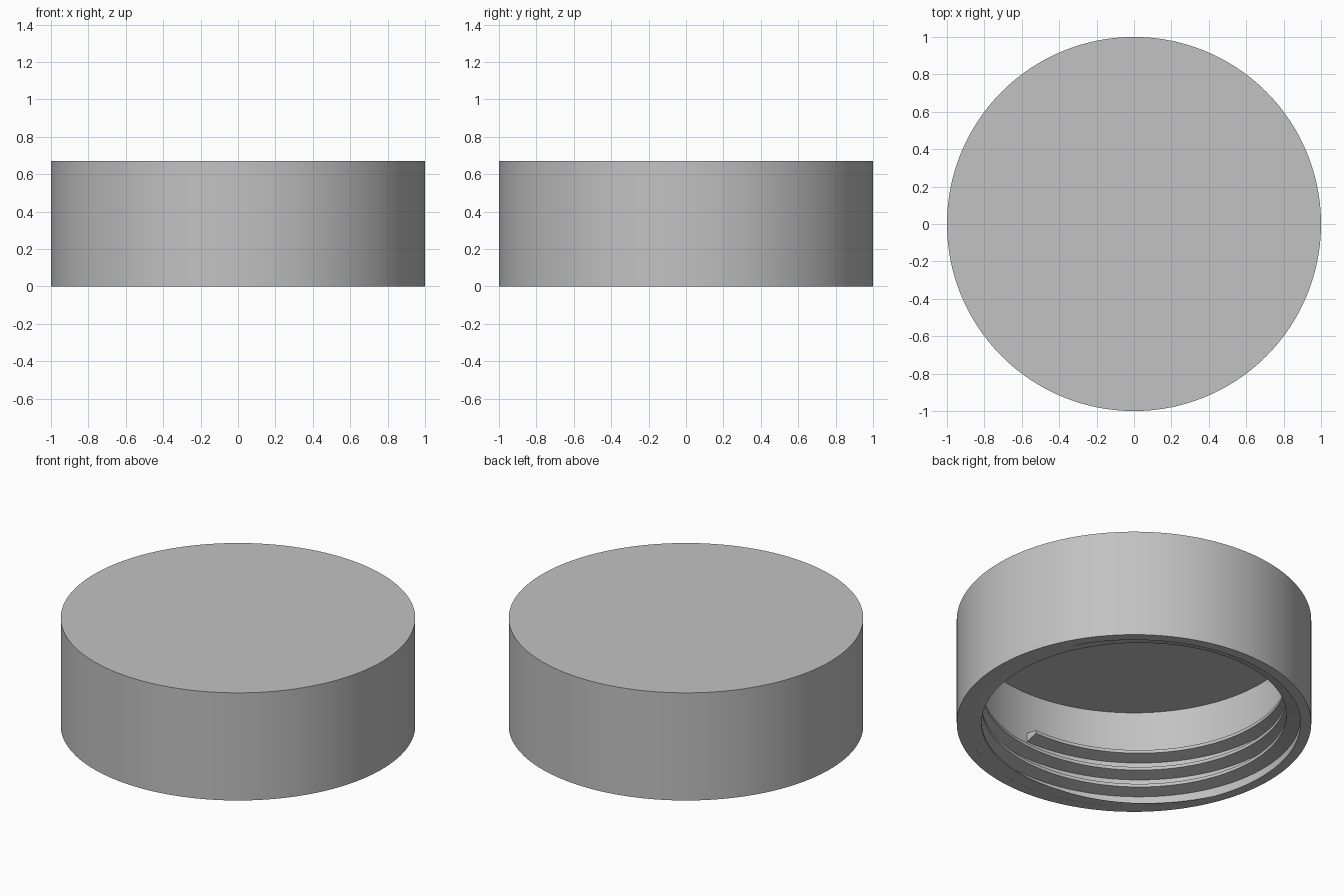
import bpy
import bmesh
from math import cos, sin, pi, radians

if "Cube" in bpy.data.objects:
    bpy.data.objects.remove(bpy.data.objects["Cube"], do_unlink=True)

SEGMENTS = 128
HEIGHT = 0.67
INNER_RADIUS = 0.94
CEILING = 0.61
PITCH = 0.11

plastic = bpy.data.materials.new("grey plastic")
plastic.use_nodes = True
colour = (0.54, 0.54, 0.54, 1)
plastic.diffuse_color = colour
plastic.node_tree.nodes["Principled BSDF"].inputs["Base Color"].default_value = colour


def finish(name, bm):
    """Turn a bmesh into a smooth object with sharp edges."""
    bmesh.ops.recalc_face_normals(bm, faces=bm.faces)
    mesh = bpy.data.meshes.new(name)
    bm.to_mesh(mesh)
    bm.free()
    mesh.materials.append(plastic)
    obj = bpy.data.objects.new(name, mesh)
    bpy.context.collection.objects.link(obj)
    bpy.ops.object.select_all(action="DESELECT")
    obj.select_set(True)
    bpy.context.view_layer.objects.active = obj
    bpy.ops.object.shade_smooth_by_angle(angle=radians(30))
    return obj


def ring(bm, radius, z):
    return [bm.verts.new((radius * cos(2 * pi * i / SEGMENTS),
                          radius * sin(2 * pi * i / SEGMENTS), z))
            for i in range(SEGMENTS)]


def bridge(bm, a, b):
    n = len(a)
    for i in range(n):
        j = (i + 1) % n
        bm.faces.new((a[i], a[j], b[j], b[i]))


# Hollow cap: disc top, outer wall, bottom rim, inner wall, ceiling
bm = bmesh.new()
profile = [(1, HEIGHT), (1, 0), (INNER_RADIUS, 0), (INNER_RADIUS, CEILING)]
rings = [ring(bm, r, z) for r, z in profile]
for upper, lower in zip(rings, rings[1:]):
    bridge(bm, upper, lower)
bm.faces.new(rings[0])
bm.faces.new(rings[-1])
finish("cap_shell", bm)

# Helical screw thread on the inner wall, trimmed flush with the rim
bm = bmesh.new()
section = [(INNER_RADIUS + 0.01, -0.02), (INNER_RADIUS, -0.018),
           (0.86, 0), (0.86, 0.02),
           (INNER_RADIUS, 0.038), (INNER_RADIUS + 0.01, 0.04)]
start, end = radians(-225), radians(990)
steps = int((end - start) / (2 * pi) * SEGMENTS)
previous = first = None
for i in range(steps + 1):
    angle = start + (end - start) * i / steps
    lift = 0.08 + PITCH * (angle - radians(225)) / (2 * pi)
    current = [bm.verts.new((r * cos(angle), r * sin(angle), z + lift))
               for r, z in section]
    if previous:
        bridge(bm, previous, current)
    else:
        first = current
    previous = current
bm.faces.new(first)
bm.faces.new(previous)
bmesh.ops.recalc_face_normals(bm, faces=bm.faces)
cut = bmesh.ops.bisect_plane(bm, geom=bm.verts[:] + bm.edges[:] + bm.faces[:],
                             plane_co=(0, 0, 0.0005), plane_no=(0, 0, 1),
                             clear_inner=True)
edges = [e for e in cut["geom_cut"] if isinstance(e, bmesh.types.BMEdge)]
bmesh.ops.triangle_fill(bm, edges=edges, use_beauty=True)
finish("screw_thread", bm)
